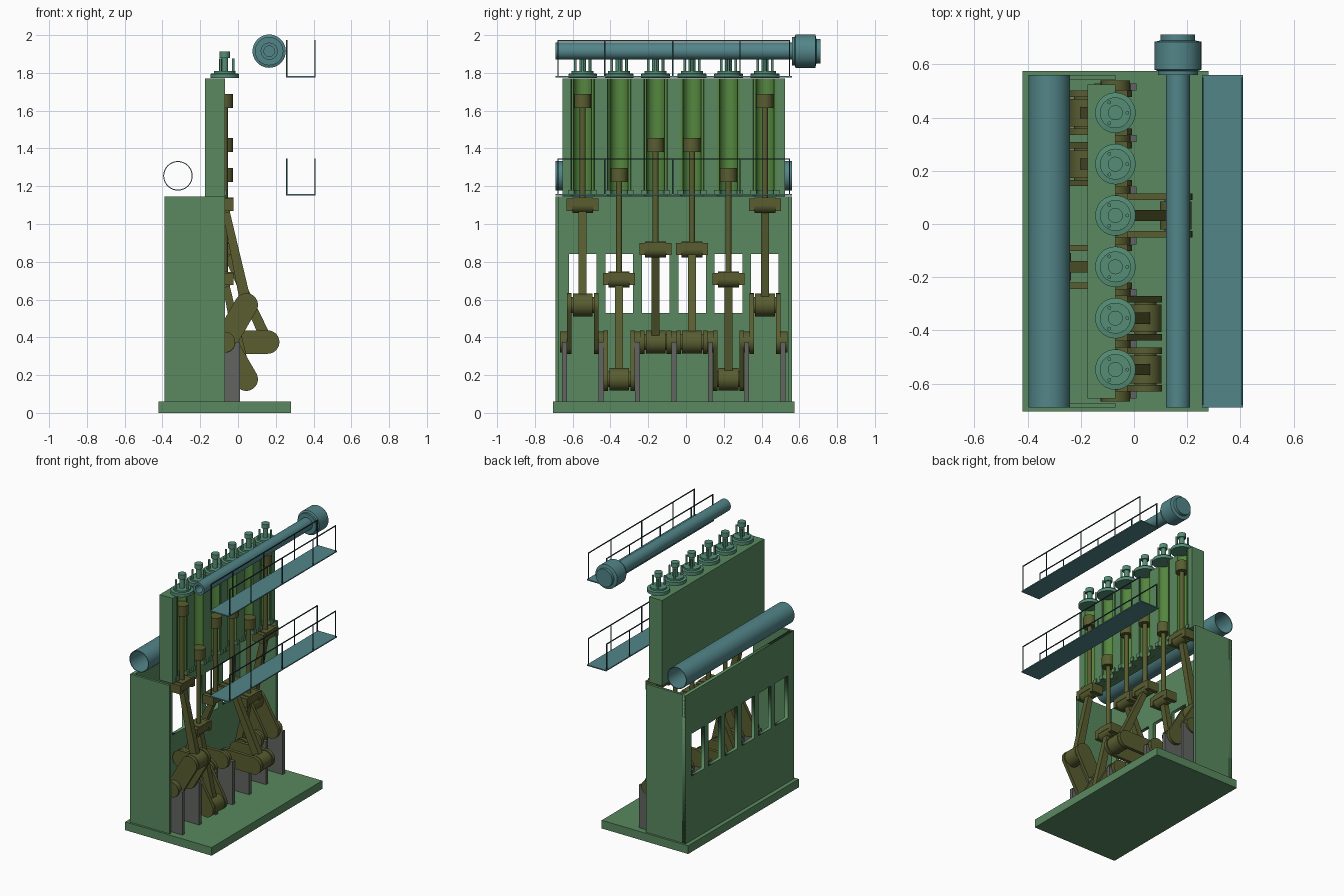
import bpy, bmesh, math
from mathutils import Vector

if "Cube" in bpy.data.objects:
    bpy.data.objects.remove(bpy.data.objects["Cube"])

def mat(name, r, g, b):
    m = bpy.data.materials.new(name)
    m.diffuse_color = (r, g, b, 1)
    m.use_nodes = True
    m.node_tree.nodes["Principled BSDF"].inputs["Base Color"].default_value = m.diffuse_color
    return m

GREEN = mat("frame_green", .10, .25, .115)
LIME = mat("liner_lime", .09, .24, .05)
TEAL = mat("pipe_teal", .085, .235, .25)
MINT = mat("cover_green", .09, .27, .18)
OLIVE = mat("running_gear_olive", .10, .11, .03)
GREY = mat("bearing_grey", .12, .13, .12)
RAIL = mat("rail_dark", .02, .06, .065)

def finish(name, bm, m, smooth=False):
    bmesh.ops.recalc_face_normals(bm, faces=bm.faces)
    me = bpy.data.meshes.new(name)
    bm.to_mesh(me)
    bm.free()
    ob = bpy.data.objects.new(name, me)
    bpy.context.collection.objects.link(ob)
    me.materials.append(m)
    if smooth:
        bpy.ops.object.select_all(action='DESELECT')
        bpy.context.view_layer.objects.active = ob
        ob.select_set(True)
        bpy.ops.object.shade_smooth_by_angle(angle=math.radians(35))
    return ob

def prism(name, pts, lo, hi, axis, m, smooth=False):
    """Extrude a profile: (x, z) along y, or (x, y) along z."""
    bm = bmesh.new()
    put = (lambda a, b, t: (a, t, b)) if axis == 'y' else (lambda a, b, t: (a, b, t))
    f = bm.faces.new([bm.verts.new(put(a, b, lo)) for a, b in pts])
    ext = bmesh.ops.extrude_face_region(bm, geom=[f])
    verts = [v for v in ext['geom'] if isinstance(v, bmesh.types.BMVert)]
    bmesh.ops.translate(bm, verts=verts, vec=Vector(put(0, 0, hi - lo)))
    return finish(name, bm, m, smooth)

def box(name, x0, x1, y0, y1, z0, z1, m):
    return prism(name, [(x0, y0), (x1, y0), (x1, y1), (x0, y1)], z0, z1, 'z', m)

def arc(cx, cy, r, a0, a1, n=20):
    return [(cx + r * math.cos(math.radians(a0 + (a1 - a0) * i / n)),
             cy + r * math.sin(math.radians(a0 + (a1 - a0) * i / n))) for i in range(n + 1)]

def lathe(name, prof, cx, c2, axis, m, closed=False, n=40):
    """Spin an (r, t) profile about z through (cx, c2) or about y through (cx, z=c2)."""
    bm = bmesh.new()
    rings = []
    for i in range(n):
        c, s = math.cos(2 * math.pi * i / n), math.sin(2 * math.pi * i / n)
        rings.append([bm.verts.new((cx + r * c, t, c2 + r * s) if axis == 'y' else
                                   (cx + r * c, c2 + r * s, t)) for r, t in prof])
    k = len(prof)
    for i in range(n):
        a, b = rings[i], rings[(i + 1) % n]
        for j in range(k if closed else k - 1):
            q = (j + 1) % k
            bm.faces.new((a[j], a[q], b[q], b[j]))
    if not closed:
        bm.faces.new([r[0] for r in rings])
        bm.faces.new([r[-1] for r in rings])
    return finish(name, bm, m, True)

def cyl(name, cx, c2, r, t0, t1, axis, m, n=32):
    return lathe(name, [(r, t0), (r, t1)], cx, c2, axis, m, n=n)

def pipe(name, cx, cz, r, ri, y0, y1, m):
    return lathe(name, [(r, y0), (r, y1), (ri, y1), (ri, y0)], cx, cz, 'y', m, closed=True)

AX, MID, PITCH = -.07, -.0645, .193
CZ, THROW, ROD = .375, .227, .54
ys = [MID + PITCH * (i - 2.5) for i in range(6)]
Y0, Y1 = -.69, .56

# base plate and cut-open crankcase
box("base_plate", -.42, .28, -.705, .575, 0, .06, GREEN)
box("end_wall_front", -.39, AX, Y0, Y0 + .018, .06, 1.145, GREEN)
box("end_wall_back", -.39, AX, Y1 - .018, Y1, .06, 1.145, GREEN)

# rear wall with six windows
cu = bpy.data.curves.new("rear_wall", 'CURVE')
cu.dimensions, cu.fill_mode, cu.extrude = '2D', 'BOTH', .0125
for a0, a1, b0, b1 in [(Y0, Y1, .06, 1.145)] + [(y - .073, y + .073, .53, .84) for y in ys]:
    sp = cu.splines.new('POLY')
    sp.points.add(3)
    for p, (a, b) in zip(sp.points, [(a0, b0), (a1, b0), (a1, b1), (a0, b1)]):
        p.co = (a, b, 0, 1)
    sp.use_cyclic_u = True
cu.materials.append(GREEN)
wall = bpy.data.objects.new("rear_wall", cu)
wall.rotation_euler = (math.pi / 2, 0, math.pi / 2)
wall.location.x = -.3775
bpy.context.collection.objects.link(wall)
bpy.ops.object.select_all(action='DESELECT')
bpy.context.view_layer.objects.active = wall
wall.select_set(True)
bpy.ops.object.convert(target='MESH')

# half cylinder block with scalloped bores
pts = [(-.175, .525), (-.175, -.655), (AX, -.655)]
for y in ys:
    pts += arc(AX, y, .062, 270, 90)
pts.append((AX, .525))
prism("cylinder_block", pts, 1.145, 1.77, 'z', GREEN, True)

# per-cylinder parts; throws alternate around the shaft
for i, (y, deg) in enumerate(zip(ys, (60, -60, 180, 0, 240, 120)), 1):
    a = math.radians(deg)
    px, pz = AX + THROW * math.cos(a), CZ + THROW * math.sin(a)
    hz = pz + math.sqrt(ROD ** 2 - (px - AX) ** 2)
    n = f"_{i}"
    prism("liner" + n, arc(AX, y, .06, 90, 270) + arc(AX, y, .048, 270, 90), 1.18, 1.77, 'z', LIME, True)
    prism("liner_flange" + n, arc(AX + .01, y, .077, 90, 270) + arc(AX + .01, y, .045, 270, 90),
          1.15, 1.18, 'z', GREEN, True)

    # cylinder cover with exhaust valve and studs
    lathe("cover" + n, [(.076, 1.772), (.076, 1.795), (.058, 1.798), (.058, 1.81)], AX, y, 'z', MINT)
    lathe("valve" + n, [(.018, 1.81), (.018, 1.88), (.028, 1.88), (.028, 1.912)], AX, y, 'z', MINT)
    for k in range(3):
        sx, sy = .045 * math.cos(k * math.tau / 3), .045 * math.sin(k * math.tau / 3)
        cyl(f"stud{n}_{k}", AX + sx, y + sy, .007, 1.80, 1.875, 'z', MINT, 12)

    # piston, piston rod and crosshead
    cyl("piston" + n, AX, y, .044, hz + .515, hz + .59, 'z', OLIVE)
    cyl("piston_rod" + n, AX, y, .016, hz, hz + .53, 'z', OLIVE)
    box("crosshead" + n, AX - .045, AX + .045, y - .055, y + .055, hz, hz + .04, OLIVE)
    for s in (-1, 1):
        yy = y + s * .07
        box(f"crosshead_shoe{n}_{s}", AX - .045, AX + .045, yy - .015, yy + .015, hz - .03, hz + .035, OLIVE)
    cyl("small_end" + n, AX, hz, .042, y - .055, y + .055, 'y', OLIVE)

    # connecting rod and crank throw
    d = Vector((AX - px, hz - pz)).normalized()
    w = Vector((-d.y, d.x))
    p, h = Vector((px, pz)), Vector((AX, hz))
    prism("connecting_rod" + n, [p - w * .03, h - w * .018, h + w * .018, p + w * .03],
          y - .021, y + .021, 'y', OLIVE)
    cyl("big_end" + n, px, pz, .06, y - .052, y + .052, 'y', OLIVE)
    cyl("crank_pin" + n, px, pz, .042, y - .07, y + .07, 'y', OLIVE)
    for s in (-1, 1):
        yy = y + s * .071
        prism(f"crank_web{n}_{s}", arc(px, pz, .062, deg - 90, deg + 90) + arc(AX, CZ, .062, deg + 90, deg + 270),
              yy - .012, yy + .012, 'y', OLIVE, True)

# main bearings and pedestals with a saddle
for i in range(7):
    y = MID + PITCH * (i - 3)
    cyl(f"main_journal_{i}", AX, CZ, .055, y - .024, y + .024, 'y', OLIVE)
    prism(f"pedestal_{i}", [(.01, CZ), (.01, .06), (AX - .08, .06), (AX - .08, CZ)] + arc(AX, CZ, .056, 180, 360),
          y - .013, y + .013, 'y', GREY, True)

# air receiver, exhaust pipe and turbocharger
pipe("air_receiver", -.318, 1.255, .078, .073, Y0, Y1, TEAL)
pipe("exhaust_pipe", .165, 1.915, .045, .028, Y0, Y1 + .01, TEAL)
lathe("turbocharger", [(.03, .56), (.075, .56), (.075, .575), (.088, .58), (.088, .685), (.065, .69),
                       (.065, .712), (.03, .712)], .165, 1.915, 'y', TEAL)

# walkways with railings on both edges
for label, z in (("lower", 1.15), ("upper", 1.775)):
    box(label + "_walkway", .255, .41, Y0, Y1, z, z + .008, TEAL)
    for side, x in (("inner", .258), ("outer", .407)):
        box(f"{label}_{side}_rail", x - .003, x + .003, -.68, .55, z + .192, z + .198, RAIL)
        for k, y in enumerate((-.677, -.43, -.07, .285, .547)):
            box(f"{label}_{side}_post_{k}", x - .003, x + .003, y - .003, y + .003, z, z + .195, RAIL)
